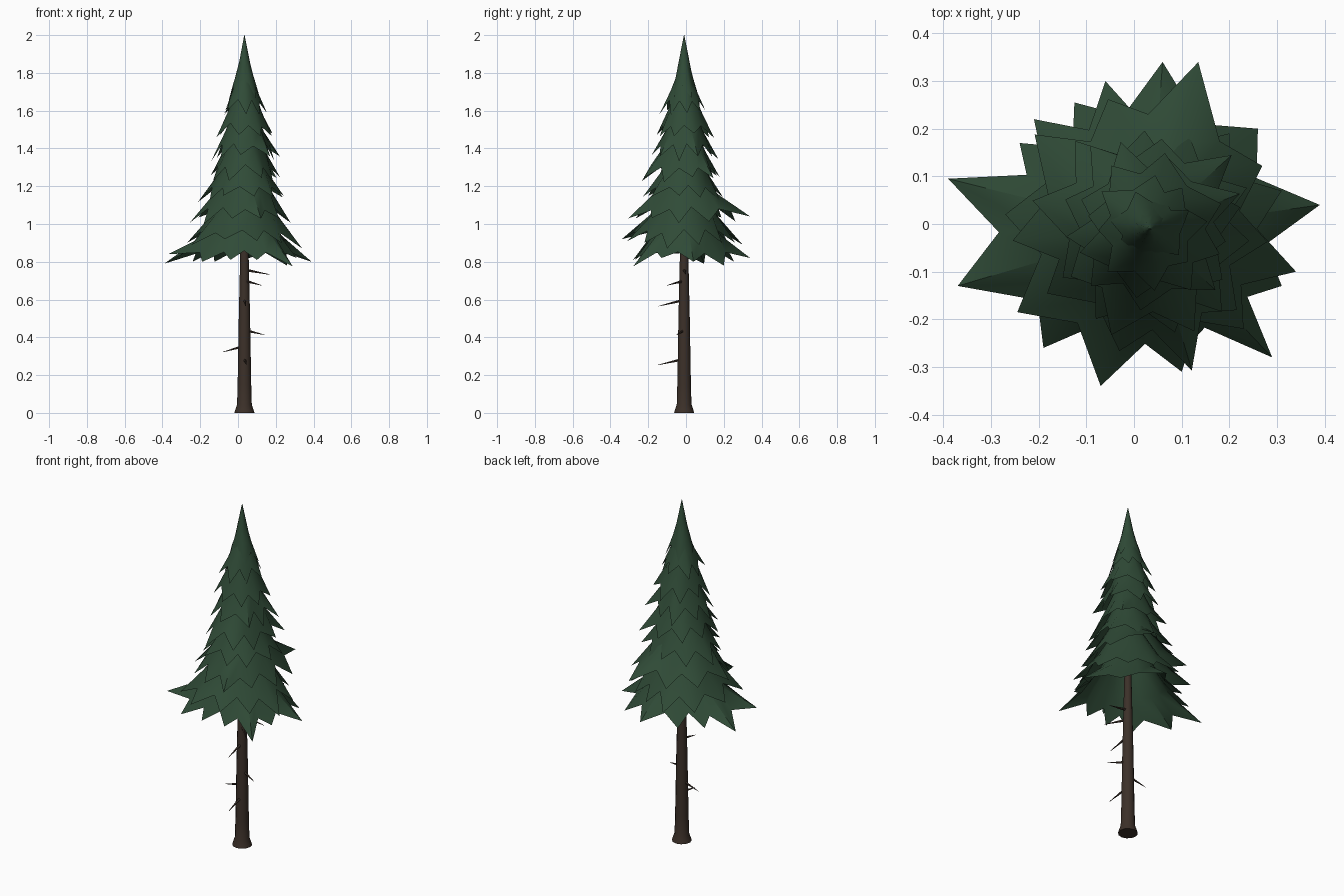
import bpy, bmesh, math, random
from mathutils import Vector

if "Cube" in bpy.data.objects:
    bpy.data.objects.remove(bpy.data.objects["Cube"])

random.seed(11)
CX, CY = 0.034, -0.01          # trunk axis


def material(name, rgb):
    m = bpy.data.materials.new(name)
    m.diffuse_color = (*rgb, 1)
    m.use_nodes = True
    m.node_tree.nodes["Principled BSDF"].inputs["Base Color"].default_value = m.diffuse_color
    return m


BARK = material("bark", (0.045, 0.03, 0.022))
GREEN = material("needles", (0.029, 0.07, 0.038))


def finish(name, bm, mat, angle=50):
    bmesh.ops.recalc_face_normals(bm, faces=bm.faces)
    me = bpy.data.meshes.new(name)
    bm.to_mesh(me)
    bm.free()
    me.materials.append(mat)
    ob = bpy.data.objects.new(name, me)
    bpy.context.collection.objects.link(ob)
    bpy.ops.object.select_all(action='DESELECT')
    ob.select_set(True)
    bpy.context.view_layer.objects.active = ob
    bpy.ops.object.shade_smooth_by_angle(angle=math.radians(angle))
    return ob


def bridge(bm, a, b):
    n = len(a)
    for i in range(n):
        bm.faces.new((a[i], a[(i + 1) % n], b[(i + 1) % n], b[i]))


def lathe(name, profile, sides, mat, cap_bottom=True):
    bm = bmesh.new()
    rings = []
    for r, z in profile:
        rings.append([bm.verts.new((CX + r * math.cos(math.tau * i / sides),
                                    CY + r * math.sin(math.tau * i / sides), z))
                      for i in range(sides)])
    for a, b in zip(rings, rings[1:]):
        bridge(bm, a, b)
    if cap_bottom:
        bm.faces.new(rings[0][::-1])
    bm.faces.new(rings[-1])
    return finish(name, bm, mat)


def skirt(name, tips, valley_z, height):
    """Jagged cone shell; tips are (angle, radius, z)."""
    bm = bmesh.new()
    tips = sorted(tips)
    n = len(tips)
    mean = sum(t[1] for t in tips) / n
    rim, base = [], []          # base = local shell radius, follows the tips loosely
    for i, (a, r, z) in enumerate(tips):
        a2, r2, _ = tips[(i + 1) % n]
        a2 += math.tau if i == n - 1 else 0
        valley = 0.74 * (r + r2) / 2
        rim += [(a, r, z), ((a + a2) / 2, valley, valley_z + random.uniform(-0.01, 0.01))]
        base += [0.77 * (0.5 * r + 0.5 * mean), 0.77 * (0.25 * (r + r2) + 0.5 * mean)]

    def ring(f, z):
        return [bm.verts.new((CX + f * b * math.cos(a), CY + f * b * math.sin(a), z))
                for (a, _, _), b in zip(rim, base)]

    outer = [bm.verts.new((CX + r * math.cos(a), CY + r * math.sin(a), z)) for a, r, z in rim]
    mid = ring(0.74, valley_z + height * 0.26)
    upper = ring(0.42, valley_z + height * 0.65)
    top = ring(0.14, valley_z + height)
    for a, b in ((outer, mid), (mid, upper), (upper, top)):
        bridge(bm, a, b)
    bm.faces.new(top)
    return finish(name, bm, GREEN)


def polar(points):
    return [(math.atan2(y - CY, x - CX), math.hypot(x - CX, y - CY), z) for x, y, z in points]


# Trunk with flared foot
lathe("trunk", [(0.053, 0), (0.05, 0.012), (0.039, 0.045), (0.036, 0.15), (0.030, 0.5),
                (0.022, 0.85), (0.012, 1.3)], 12, BARK)

# Dead twigs
for i, tip in enumerate([(0.17, 0.0, 0.732), (0.125, -0.1, 0.675), (0.14, -0.05, 0.413),
                         (-0.08, 0.0, 0.322), (0.04, -0.145, 0.565), (0.045, -0.15, 0.253)]):
    tip = Vector(tip)
    axis = Vector((CX, CY, tip.z + (0.032 if i > 2 else 0.025)))
    d = tip - axis
    bm = bmesh.new()
    bmesh.ops.create_cone(bm, cap_ends=True, segments=5, radius1=0.009, radius2=0.001, depth=d.length)
    rot = d.to_track_quat('Z', 'Y').to_matrix()
    for v in bm.verts:
        v.co = rot @ v.co + (axis + tip) / 2
    finish(f"twig_{i + 1}", bm, BARK)

# Two lowest foliage skirts with measured tips
skirt("foliage_1", polar([(-0.39, 0.095, 0.79), (-0.37, -0.13, 0.84), (-0.19, -0.26, 0.80),
                          (-0.04, -0.28, 0.81), (0.1, -0.27, 0.81), (0.29, -0.28, 0.775),
                          (0.31, -0.13, 0.82), (0.39, 0.04, 0.80), (0.26, 0.2, 0.78),
                          (0.06, 0.34, 0.82), (-0.125, 0.255, 0.80), (-0.24, 0.17, 0.80)]),
      0.85, 0.34)
skirt("foliage_2", polar([(-0.27, 0.02, 0.90), (-0.245, -0.185, 0.89), (-0.07, -0.34, 0.92),
                          (0.1, -0.31, 0.91), (0.23, -0.22, 0.90), (0.34, -0.1, 0.87),
                          (0.31, 0.07, 0.89), (0.2, 0.19, 0.90), (0.08, 0.26, 0.90),
                          (-0.06, 0.30, 0.89), (-0.21, 0.22, 0.90)]),
      0.96, 0.34)

# Upper skirts: average tip radius, tip height, tip count
TIERS = [(0.27, 1.015, 10), (0.235, 1.13, 10), (0.208, 1.24, 9), (0.178, 1.35, 9),
         (0.15, 1.46, 8), (0.114, 1.59, 8), (0.078, 1.67, 7)]
for k, (r, z, n) in enumerate(TIERS):
    tips = [((k * 1.1 + math.tau * (i + random.uniform(-0.2, 0.2)) / n) % math.tau,
             r * random.uniform(0.86, 1.16), z + random.uniform(-0.02, 0.02)) for i in range(n)]
    if k == 0:      # one long branch at the back
        j = min(range(n), key=lambda q: abs(tips[q][0] - 1.29))
        tips[j] = (1.29, 0.364, 1.04)
    skirt(f"foliage_{k + 3}", tips, z + 0.065, 0.3 if k < 5 else 0.2)

# Pointed crown
lathe("crown_tip", [(0.06, 1.69), (0.05, 1.75), (0.031, 1.85), (0.013, 1.94), (0.001, 2.0)],
      9, GREEN, cap_bottom=False)
